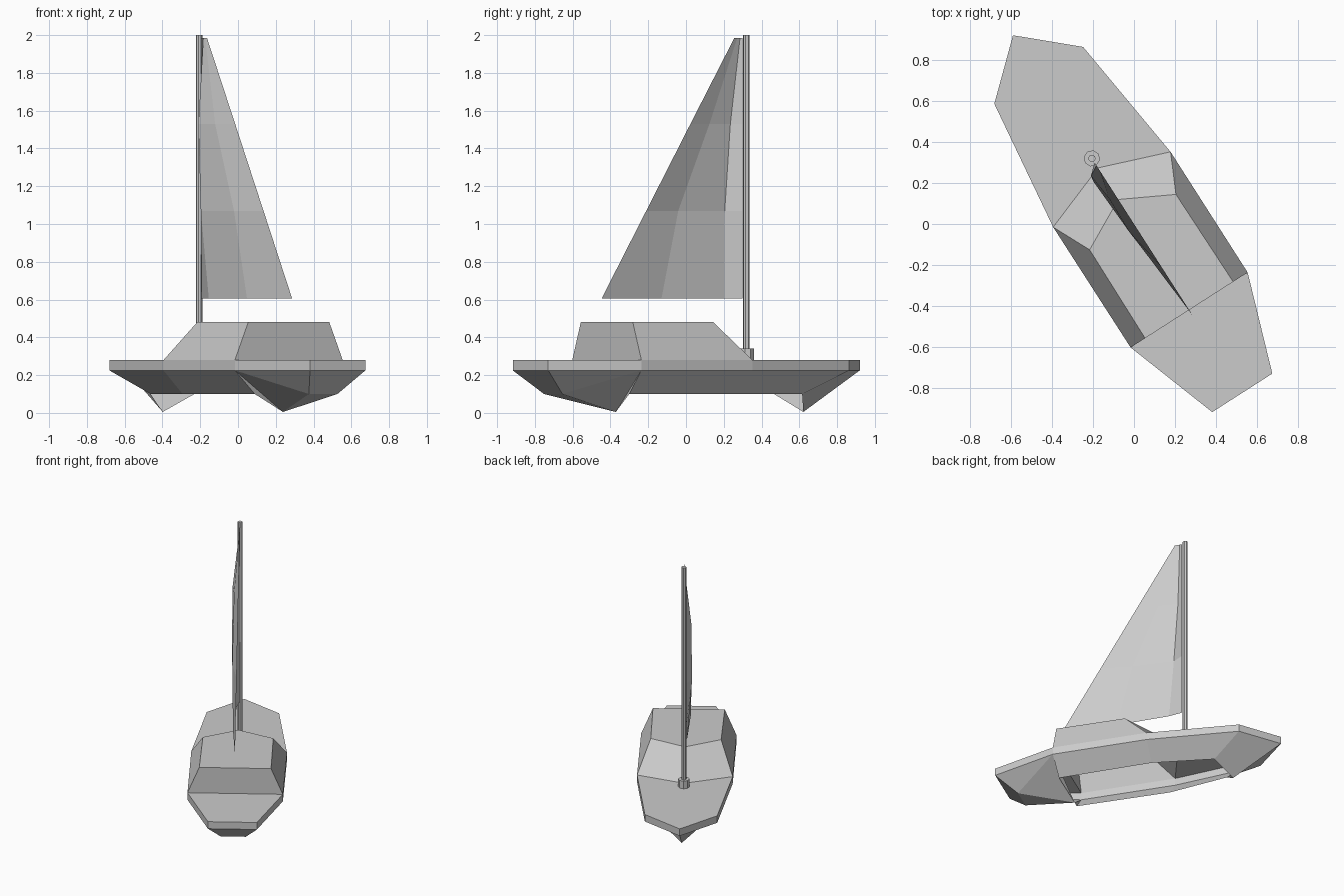
import bpy, bmesh, math

cube = bpy.data.objects.get("Cube")
if cube:
    bpy.data.objects.remove(cube, do_unlink=True)

HEADING = math.radians(32.67)   # the boat lies at an angle to the axes

grey = bpy.data.materials.new("plain grey")
grey.use_nodes = True
COLOUR = (0.6, 0.6, 0.6, 1)
grey.diffuse_color = COLOUR
grey.node_tree.nodes["Principled BSDF"].inputs["Base Color"].default_value = COLOUR


def finish(name, bm):
    mesh = bpy.data.meshes.new(name)
    bm.to_mesh(mesh)
    bm.free()
    mesh.materials.append(grey)
    ob = bpy.data.objects.new(name, mesh)
    ob.rotation_euler.z = HEADING
    bpy.context.collection.objects.link(ob)
    return ob


def half_shell(name, points, faces):
    """Left half from named points; the first face must look upwards."""
    bm = bmesh.new()
    v = {k: bm.verts.new(p) for k, p in points.items()}
    made = [bm.faces.new([v[k] for k in f.split()]) for f in faces]
    bmesh.ops.recalc_face_normals(bm, faces=made)
    made[0].normal_update()
    if made[0].normal.z < 0:
        bmesh.ops.reverse_faces(bm, faces=made)
    ob = finish(name, bm)
    mirror = ob.modifiers.new("other side", "MIRROR")
    mirror.use_clip = True
    return ob


# Hull outline: (half width, distance forward), bow to stern
outline = [(0, 1.093), (0.257, 0.861), (0.34, 0.2), (0.339, -0.498), (0.174, -0.978)]
RAIL, CHINE, FLOOR, ROOF = 0.28, 0.225, 0.1, 0.48
hull = {}
for i, (x, y) in enumerate(outline):
    hull[f"r{i}"] = (x, y, RAIL)
    hull[f"c{i}"] = (x, y, CHINE)
hull.update({
    "apex": (0, 0.325, RAIL),
    "aft_mid": (0, -0.498, RAIL),
    "stern_r": (0, -0.978, RAIL),
    "stern_c": (0, -0.978, CHINE),
    "stern_b": (0, -0.835, FLOOR),
    "bow_keel": (0, 0.738, 0.005),
    "stern_keel": (0, -0.441, 0.005),
    "b1": (0.138, 0.642, FLOOR),
    "b2": (0.22, 0.2, FLOOR),
    "b3": (0.21, -0.492, FLOOR),
    "b4": (0.09, -0.835, FLOOR),
})
faces = ["r0 apex r2 r1", "aft_mid stern_r r4 r3"]                   # decks
faces += [f"r{i} r{i+1} c{i+1} c{i}" for i in range(4)]              # rail band
faces += ["r4 stern_r stern_c c4", "c4 stern_c stern_b b4"]          # transom
faces += ["c0 c1 b1 bow_keel", "c1 c2 b2 b1", "c2 c3 b3 b2"]         # sides
faces += ["c3 c4 b4", "c3 b4 stern_keel", "c3 stern_keel b3",
          "b4 stern_b stern_keel"]                                   # stern
half_shell("hull", hull, faces)

# Cabin, open below
half_shell("cabin", {
    "front_top": (0, 0.142, ROOF), "shoulder_top": (0.25, 0.011, ROOF),
    "aft_top": (0.255, -0.498, ROOF), "aft_mid_top": (0, -0.498, ROOF),
    "front": (0, 0.325, RAIL), "shoulder": (0.34, 0.2, RAIL),
    "aft": (0.339, -0.498, RAIL), "aft_mid": (0, -0.498, RAIL),
}, ["front_top shoulder_top aft_top aft_mid_top",
    "front shoulder shoulder_top front_top",
    "shoulder aft aft_top shoulder_top",
    "aft aft_mid aft_mid_top aft_top"])


# Mast and its collar
def post(name, radius, bottom, top):
    bm = bmesh.new()
    bmesh.ops.create_cone(bm, cap_ends=True, segments=8, radius1=radius,
                          radius2=radius, depth=top - bottom)
    bmesh.ops.translate(bm, vec=(0, 0.38, (top + bottom) / 2), verts=bm.verts)
    finish(name, bm)


post("mast", 0.018, RAIL, 2.0)
post("mast_collar", 0.04, RAIL, 0.34)

# Sail: rows from foot to head, each (sideways belly, distance forward)
rows = [
    (0.605, [(0, 0.356), (-0.02, 0.255), (-0.03, -0.135), (0, -0.531)]),
    (1.07, [(0, 0.356), (-0.055, 0.279), (-0.04, -0.023), (0, -0.25)]),
    (1.53, [(0, 0.356), (-0.05, 0.311), (-0.035, 0.17), (0, 0.028)]),
    (1.985, [(0, 0.356), (0, 0.34), (0, 0.322), (0, 0.304)]),
]
bm = bmesh.new()
grid = [[bm.verts.new((x, y, z)) for x, y in row] for z, row in rows]
for low, high in zip(grid, grid[1:]):
    for i in range(3):
        bm.faces.new((low[i], low[i + 1], high[i + 1], high[i]))
finish("sail", bm)
